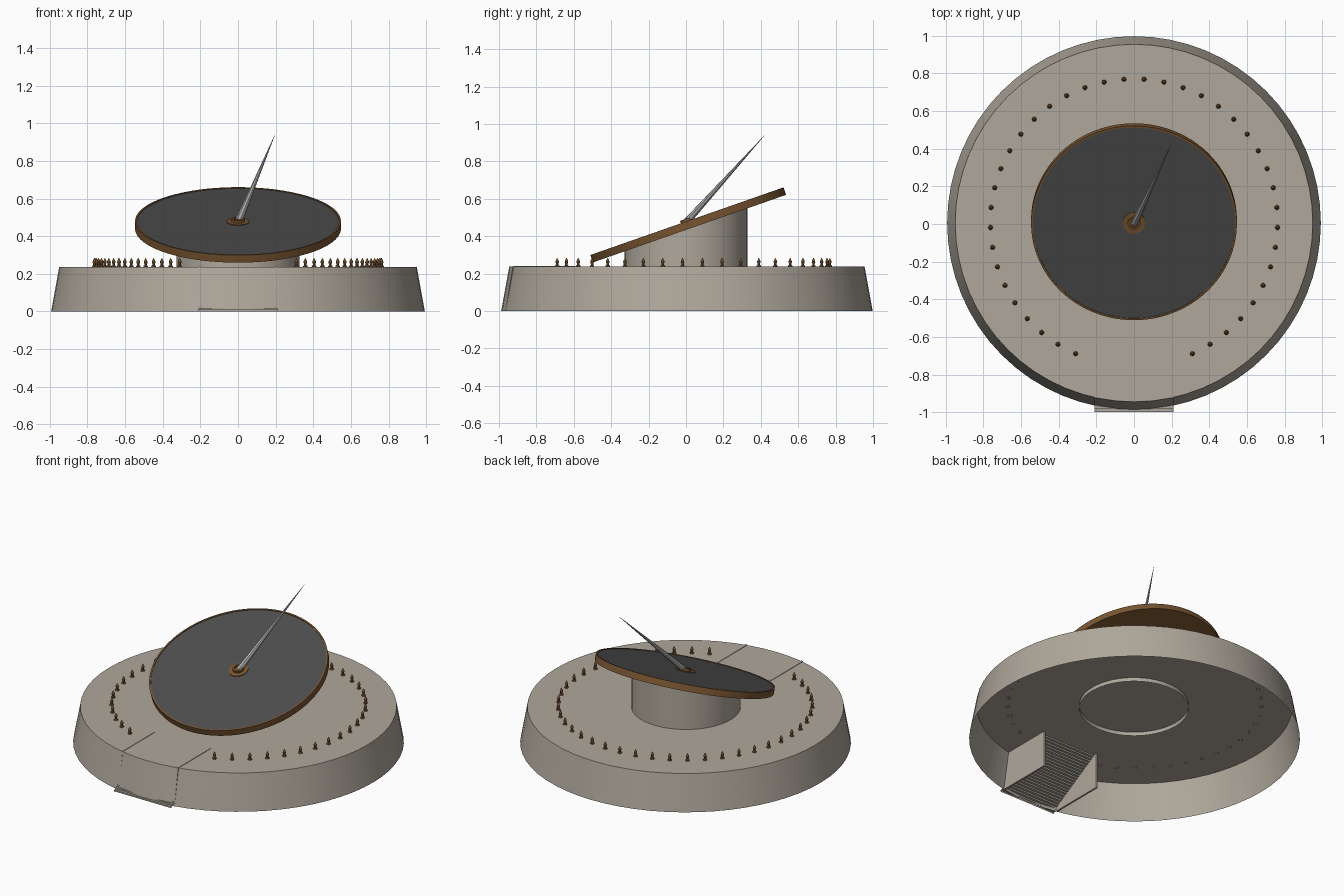
import bpy, bmesh, math
from mathutils import Vector, Matrix

old = bpy.data.objects.get("Cube")
if old:
    bpy.data.objects.remove(old, do_unlink=True)

CY = 0.005                      # centre of the round parts along y
DECK = 0.237                    # deck height
TILT = math.atan(0.35)          # slope of the dial
HALF = 0.21                     # half width of the stair
parts = []


def material(name, rgb):
    m = bpy.data.materials.new(name)
    m.use_nodes = True
    m.diffuse_color = (*rgb, 1)
    m.node_tree.nodes["Principled BSDF"].inputs["Base Color"].default_value = (*rgb, 1)
    return m


STONE = material("warm grey stone", (0.43, 0.39, 0.33))
BRONZE = material("brown bronze", (0.19, 0.09, 0.03))
SLATE = material("dark slate", (0.075, 0.075, 0.075))
STEEL = material("pale steel", (0.42, 0.42, 0.42))


def add(name, bm, *mats):
    bmesh.ops.recalc_face_normals(bm, faces=bm.faces)
    me = bpy.data.meshes.new(name)
    bm.to_mesh(me)
    bm.free()
    for m in mats:
        me.materials.append(m)
    ob = bpy.data.objects.new(name, me)
    bpy.context.collection.objects.link(ob)
    parts.append(ob)
    return ob


def lathe(profile, sides, cap_end=True):
    """Turn (radius, height) pairs about z, with an open start and optional end cap."""
    bm = bmesh.new()
    rings = []
    for r, z in profile:
        rings.append([bm.verts.new((r * math.cos(2 * math.pi * i / sides),
                                    r * math.sin(2 * math.pi * i / sides), z))
                      for i in range(sides)])
    for a, b in zip(rings, rings[1:]):
        for i in range(sides):
            j = (i + 1) % sides
            bm.faces.new((a[i], a[j], b[j], b[i]))
    if cap_end:
        bm.faces.new(rings[-1])
    return bm


# Round plinth, hollow underneath
bm = lathe([(0.993, 0), (0.95, DECK)], 64)
bmesh.ops.translate(bm, verts=bm.verts, vec=(0, CY, 0))
add("plinth", bm, STONE)

# Pedestal with a sloping top that meets the dial
bm = lathe([(0.328, 0.212), (0.328, 0.4)], 64)
for v in bm.verts:
    if v.co.z > 0.3:
        v.co.z = 0.455 + 0.35 * v.co.y
add("pedestal", bm, STONE)

# Tilted dial: bronze tray with a slate face
dial_frame = Matrix.Translation((0, CY, 0.48)) @ Matrix.Rotation(TILT, 4, 'X')
bm = lathe([(0.01, -0.042), (0.547, -0.042), (0.547, 0), (0.537, 0), (0.537, -0.004)], 96)
bm.faces.ensure_lookup_table()
for f in bm.faces:
    if len(f.verts) > 4:
        f.material_index = 1
dial = add("dial", bm, BRONZE, SLATE)
dial.matrix_world = dial_frame

# Hub plate and socket
hub = add("hub", lathe([(0.06, -0.006), (0.06, 0), (0.034, 0), (0.034, 0.014),
                        (0.022, 0.014), (0.022, 0.004)], 32), BRONZE)
hub.matrix_world = dial_frame

# Slender pointer leaning from the hub
foot, tip = Vector((0.003, CY, 0.478)), Vector((0.195, 0.418, 0.937))
bm = lathe([(0.02, 0), (0.0008, (tip - foot).length)], 8)
pointer = add("pointer", bm, STEEL)
pointer.matrix_world = (Matrix.Translation(foot)
                        @ (tip - foot).to_track_quat('Z', 'Y').to_matrix().to_4x4())

# Ring of pointed marker posts, with a gap at the front
marker = [(0.013, 0), (0.012, 0.006), (0.007, 0.01), (0.007, 0.018), (0.01, 0.024),
          (0.009, 0.032), (0.001, 0.048)]
mesh = None
for side in (1, -1):
    for i in range(20):
        a = math.radians(4 + 8 * i)
        if mesh is None:
            ob = add("marker_post", lathe(marker, 10), BRONZE)
            mesh = ob.data
        else:
            ob = bpy.data.objects.new("marker_post", mesh)
            bpy.context.collection.objects.link(ob)
        ob.location = (side * 0.763 * math.sin(a), 0.008 + 0.763 * math.cos(a), DECK - 0.001)

# Side walls of the stair
for name, s in (("stair_wall_left", 1), ("stair_wall_right", -1)):
    bm = bmesh.new()
    bmesh.ops.create_cube(bm, size=1)
    for v in bm.verts:
        top = v.co.z > 0
        v.co = (s * (HALF - 0.006) + v.co.x * 0.012,
                -0.59 if v.co.y > 0 else (-0.925 if top else -0.965),
                DECK + 0.003 if top else 0)
    add(name, bm, STONE)

# Fine stair running under the deck
STEPS = 24
bm = bmesh.new()
rows = []
run, rise = 0.4 / STEPS, (DECK - 0.004) / STEPS
for i in range(STEPS):
    y = -0.998 + i * run
    for z in (i * rise, (i + 1) * rise):
        rows.append([bm.verts.new((x, y, z)) for x in (-HALF, HALF)])
rows.append([bm.verts.new((x, -0.598, DECK - 0.004)) for x in (-HALF, HALF)])
for a, b in zip(rows, rows[1:]):
    bm.faces.new((a[0], a[1], b[1], b[0]))
stair = add("stair", bm, STONE)

# Smooth the round parts and keep the edges sharp
bpy.ops.object.select_all(action='DESELECT')
for ob in parts:
    ob.select_set(True)
bpy.context.view_layer.objects.active = parts[0]
bpy.ops.object.shade_smooth_by_angle(angle=math.radians(30))
